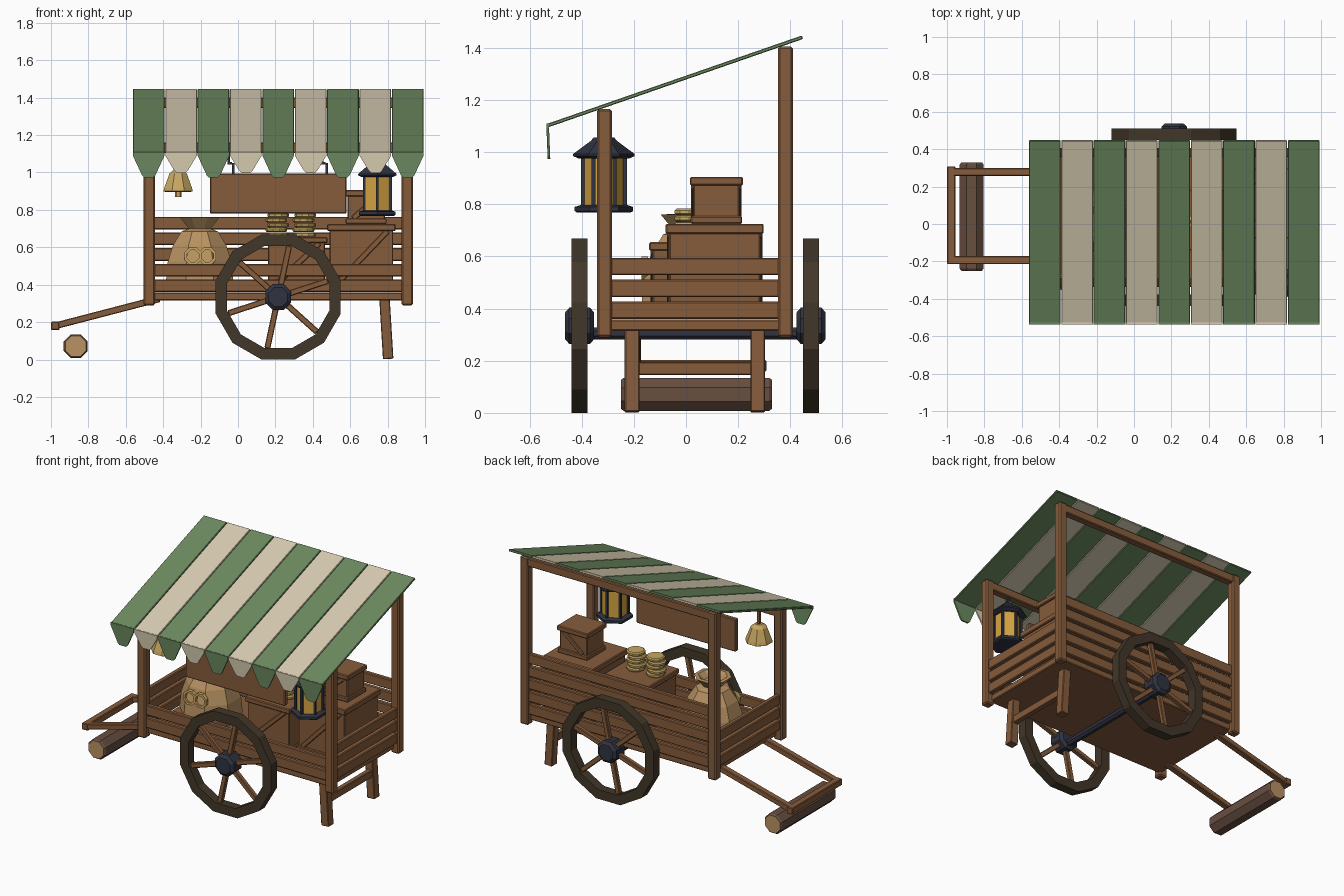
import bpy, bmesh, math
from mathutils import Vector, Matrix

if "Cube" in bpy.data.objects:
    bpy.data.objects.remove(bpy.data.objects["Cube"])


def material(name, r, g, b):
    m = bpy.data.materials.new(name)
    lin = [((c / 255 + 0.055) / 1.055) ** 2.4 for c in (r, g, b)]
    m.diffuse_color = (*lin, 1)
    m.use_nodes = True
    m.node_tree.nodes["Principled BSDF"].inputs["Base Color"].default_value = m.diffuse_color
    return m


WOOD = material("wood", 134, 92, 60)
GREEN = material("green cloth", 108, 138, 96)
CREAM = material("cream cloth", 216, 205, 178)
RIM = material("dark wheel wood", 66, 55, 41)
IRON = material("dark iron", 48, 51, 64)
GLASS = material("amber glass", 214, 165, 66)
SACK = material("sack cloth", 184, 146, 98)
STRAW = material("pale brass", 200, 168, 98)
BARK = material("bark", 104, 78, 64)


def finish(name, bm, mats, bevel=0):
    bmesh.ops.recalc_face_normals(bm, faces=bm.faces)
    me = bpy.data.meshes.new(name)
    bm.to_mesh(me)
    bm.free()
    ob = bpy.data.objects.new(name, me)
    bpy.context.collection.objects.link(ob)
    for m in mats:
        me.materials.append(m)
    if bevel:
        mod = ob.modifiers.new("bevel", 'BEVEL')
        mod.width = bevel
        mod.segments = 1
    return ob


def box(name, x, y, z, mat=WOOD, bevel=0.005):
    """Box from (min, max) pairs."""
    bm = bmesh.new()
    bmesh.ops.create_cube(bm, size=1)
    for v in bm.verts:
        v.co = [(a + b) / 2 + c * (b - a) for (a, b), c in zip((x, y, z), v.co)]
    return finish(name, bm, [mat], bevel)


def beam(name, a, b, w, d, mat=WOOD, bevel=0.004):
    """Bar from a to b; w is its thickness along y where possible."""
    a, b = Vector(a), Vector(b)
    along = (b - a).normalized()
    side = Vector((0, 1, 0)) if abs(along.y) < 0.9 else Vector((1, 0, 0))
    up = along.cross(side).normalized()
    side = up.cross(along)
    bm = bmesh.new()
    bmesh.ops.create_cube(bm, size=1)
    for v in bm.verts:
        c = v.co.copy()
        v.co = (a + b) / 2 + along * c.x * (b - a).length + side * c.y * w + up * c.z * d
    return finish(name, bm, [mat], bevel)


def lathe(name, profile, n, mats, loc, axis='Z', phase=0.0, closed=False):
    """Faceted turned part from (radius, height) points."""
    bm = bmesh.new()
    rings = []
    for r, h in profile:
        angs = [phase + math.tau * i / n for i in range(n)]
        rings.append([bm.verts.new((r * math.cos(t), r * math.sin(t), h)) for t in angs])
    pairs = list(zip(rings, rings[1:])) + ([(rings[-1], rings[0])] if closed else [])
    for p, q in pairs:
        for i in range(n):
            j = (i + 1) % n
            bm.faces.new((p[i], p[j], q[j], q[i]))
    if not closed:
        for ring in (rings[0], rings[-1]):
            bm.faces.new(ring).material_index = len(mats) - 1
    if axis == 'Y':
        bm.transform(Matrix.Rotation(math.pi / 2, 4, 'X'))
    bm.transform(Matrix.Translation(loc))
    return finish(name, bm, mats)


# cart bed and slatted walls
XL, XR, YF, YB = -0.475, 0.905, -0.312, 0.382
box("cart_floor", (XL + 0.01, XR - 0.01), (YF + 0.005, YB - 0.005), (0.315, 0.358))
for i in range(5):
    z = (0.36 + i * 0.084, 0.427 + i * 0.084)
    box("back_plank", (XL, XR), (YB - 0.016, YB + 0.016), z)
    if i < 3:
        for x in (XL, XR):
            box("side_plank", (x - 0.016, x + 0.016), (YF, YB), z)
    if i < 2:
        box("front_plank", (XL, XR), (YF - 0.016, YF + 0.016), z)

# corner posts and top beams
for y, top in ((YF, 1.165), (YB, 1.405)):
    for x in (XL, XR):
        box("corner_post", (x - 0.03, x + 0.03), (y - 0.029, y + 0.029), (0.29, top), bevel=0.008)
    box("roof_beam", (XL - 0.01, XR + 0.01), (y - 0.024, y + 0.024), (top - 0.06, top - 0.005))

# striped awning with hanging scallops
W = 1.558 / 9
for i in range(9):
    mat, low = ((GREEN, 0.973), (CREAM, 0.998))[i % 2]
    cx, h = -0.564 + W * (i + 0.5), W / 2 - 0.002
    beam("awning_stripe", (cx, -0.528, 1.103), (cx, 0.447, 1.441), 2 * h, 0.014, mat, 0.003)
    bm = bmesh.new()
    outline = [(-h, 1.11), (-h, 1.09), (-0.036, low + 0.012), (-0.024, low),
               (0.024, low), (0.036, low + 0.012), (h, 1.09), (h, 1.11)]
    face = bm.faces.new([bm.verts.new((cx + x, -0.536 + (1.11 - z) * 0.04, z)) for x, z in outline])
    ext = bmesh.ops.extrude_face_region(bm, geom=[face])
    for v in ext["geom"]:
        if isinstance(v, bmesh.types.BMVert):
            v.co.y += 0.01
    finish("awning_scallop", bm, [mat])

# wheels, spokes, hubs and axle
WX, WZ = 0.215, 0.334
for y in (-0.408, 0.48):
    ro, ri = 0.334 / math.cos(math.pi / 12), 0.273 / math.cos(math.pi / 12)
    lathe("wheel_rim", [(ro, -0.031), (ro, 0.031), (ri, 0.031), (ri, -0.031)], 12, [RIM],
          (WX, y, WZ), 'Y', math.pi / 12, True)
    lathe("wheel_hub", [(0.055, -0.056), (0.075, -0.04), (0.075, 0.04), (0.055, 0.056)], 8, [IRON],
          (WX, y, WZ), 'Y', math.pi / 8)
    for k in range(6):
        t = math.radians(18 + 60 * k)
        c, s = math.cos(t), math.sin(t)
        beam("wheel_spoke", (WX + 0.05 * c, y, WZ + 0.05 * s),
             (WX + 0.28 * c, y, WZ + 0.28 * s), 0.03, 0.032)
lathe("axle", [(0.025, -0.45), (0.025, 0.45)], 8, [IRON], (WX, 0.036, WZ - 0.03), 'Y', math.pi / 8)

# rear legs with a cross rail
for y in (-0.207, 0.275):
    beam("rear_leg", (0.783, y, 0.33), (0.803, y, 0.003), 0.056, 0.056)
beam("leg_rail", (0.795, -0.2, 0.17), (0.795, 0.27, 0.17), 0.035, 0.05)

# pull handle and resting log
for y in (-0.193, 0.278):
    beam("handle_shaft", (-0.42, y, 0.325), (-0.985, y, 0.178), 0.042, 0.036)
beam("handle_bar", (-0.977, -0.215, 0.18), (-0.977, 0.308, 0.18), 0.044, 0.044)
lathe("resting_log", [(0.06, -0.29), (0.069, -0.278), (0.069, 0.278), (0.06, 0.29)], 8, [BARK, SACK],
      (-0.868, 0.04, 0.071), 'Y', math.pi / 8)


# crates with lid, base rim and diagonal braces
def crate(name, x, y, z, rim):
    def grow(p, e):
        return (p[0] - e, p[1] + e)
    box(name + "_body", x, y, z)
    box(name + "_lid", grow(x, 0.013), grow(y, 0.013), (z[1] - rim, z[1] + 0.003))
    box(name + "_base", grow(x, 0.01), grow(y, 0.01), (z[0], z[0] + rim))
    for yy in y:
        beam(name + "_brace", (x[0] + 0.03, yy, z[0] + rim), (x[1] - 0.03, yy, z[1] - rim), 0.016, 0.03)


crate("large_crate", (0.49, 0.83), (-0.065, 0.285), (0.36, 0.722), 0.035)
crate("small_crate", (0.585, 0.785), (0.028, 0.205), (0.725, 0.902), 0.03)
crate("middle_crate", (0.16, 0.465), (-0.128, 0.17), (0.36, 0.652), 0.03)

# stacks of coins
for x in (0.21, 0.355):
    for k in range(5):
        z, dx = 0.655 + k * 0.026, 0.005 * (-1) ** k
        lathe("coin", [(0.05, 0), (0.058, 0.006), (0.058, 0.018), (0.05, 0.024)], 10, [STRAW],
              (x + dx, 0.012, z))

# tied sack with two rings on its front
SX, SY = -0.205, 0.01
lathe("sack", [(0.165, 0.36), (0.195, 0.42), (0.185, 0.52), (0.155, 0.61), (0.105, 0.685),
               (0.062, 0.70), (0.115, 0.76), (0.09, 0.762), (0.05, 0.73)], 8, [SACK],
      (SX, SY, 0), phase=math.pi / 8)
for x in (-0.228, -0.147 - 0.004):
    lathe("sack_ring", [(0.05, -0.012), (0.05, 0.012), (0.034, 0.012), (0.034, -0.012)], 8, [STRAW],
          (x - 0.012, SY - 0.168, 0.553), 'Y', math.pi / 8, True)

# hanging board on two iron hooks
box("hanging_board", (-0.15, 0.58), (-0.337, -0.305), (0.78, 0.995))
for x, s in ((-0.025, -1), (0.475, -1)):
    y = -0.32
    beam("board_hook", (x, y, 0.985), (x, y, 1.05), 0.014, 0.014, IRON, 0)
    beam("board_hook", (x - 0.007, y, 1.05), (x + s * 0.03, y, 1.05), 0.014, 0.014, IRON, 0)
    beam("board_hook", (x + s * 0.025, y, 1.045), (x + s * 0.025, y, 1.12), 0.014, 0.014, IRON, 0)

# hanging bell
BX, BY = -0.32, -0.31
lathe("bell", [(0.07, 0.895), (0.085, 0.90), (0.08, 0.918), (0.05, 0.995), (0.025, 1.015)], 8, [STRAW],
      (BX, BY, 0), phase=math.pi / 8)
lathe("bell_clapper", [(0.018, 0.868), (0.018, 0.90)], 6, [STRAW], (BX, BY, 0))
beam("bell_stem", (BX, BY, 1.01), (BX, BY, 1.12), 0.018, 0.018, WOOD, 0)

# six-sided lantern
LX, LY, P = 0.745, -0.315, math.pi / 6
lathe("lantern_glass", [(0.078, 0.785), (0.078, 0.985)], 6, [GLASS], (LX, LY, 0), phase=P)
lathe("lantern_base", [(0.102, 0.768), (0.112, 0.774), (0.112, 0.79), (0.09, 0.797)], 6, [IRON],
      (LX, LY, 0), phase=P)
lathe("lantern_roof", [(0.095, 0.975), (0.118, 0.985), (0.118, 0.993), (0.048, 1.045), (0.04, 1.056)], 6,
      [IRON], (LX, LY, 0), phase=P)
for k in range(6):
    t = P + k * math.pi / 3
    x, y = LX + 0.081 * math.cos(t), LY + 0.081 * math.sin(t)
    beam("lantern_bar", (x, y, 0.785), (x, y, 0.985), 0.015, 0.015, IRON, 0)
beam("lantern_hook", (LX, LY, 1.05), (LX, LY, 1.12), 0.016, 0.016, IRON, 0)
